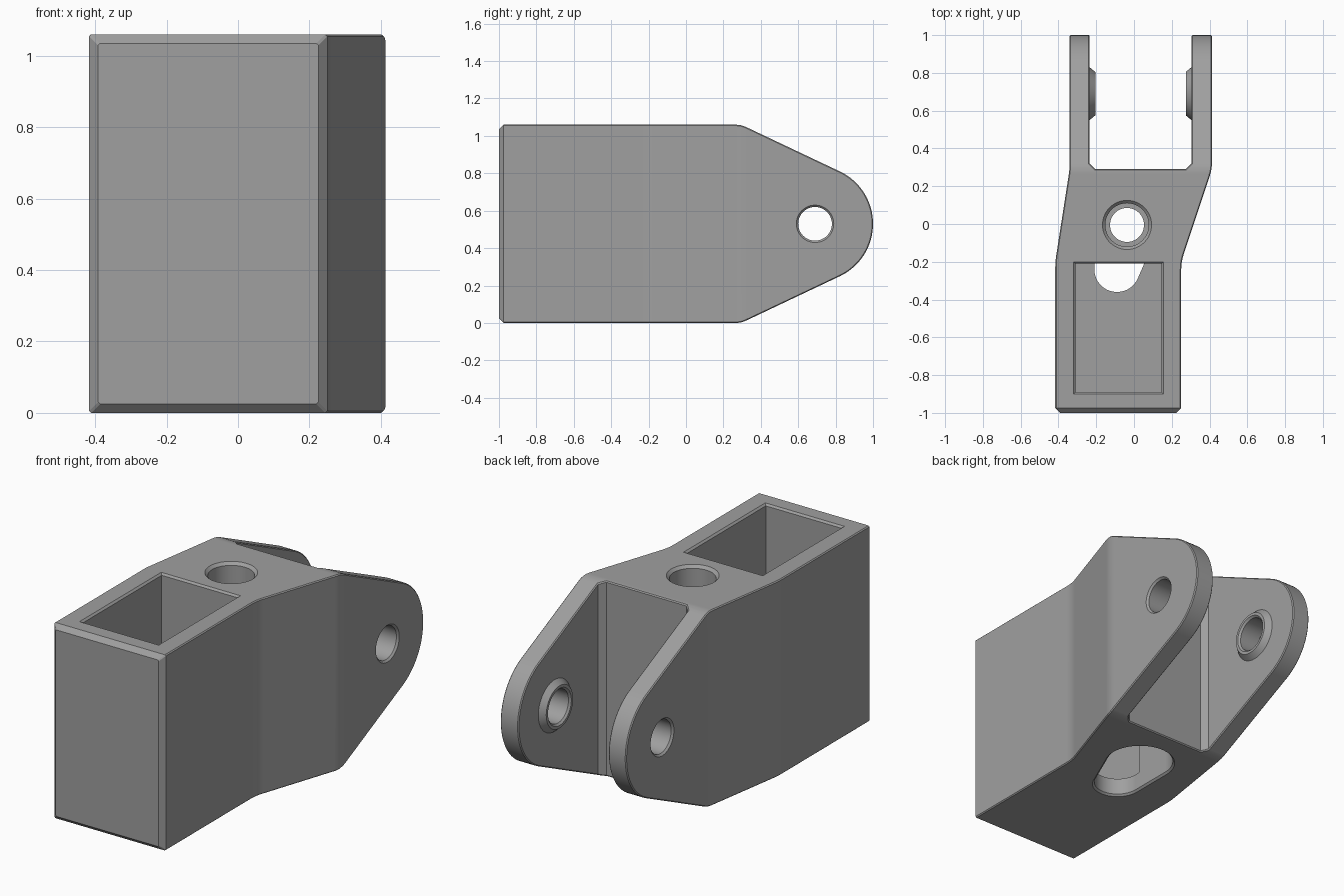
import bpy, bmesh, math
from mathutils import Vector

if "Cube" in bpy.data.objects:
    bpy.data.objects.remove(bpy.data.objects["Cube"])

H = 1.06            # overall height
PIN = (0.69, H / 2)  # pin axis (y, z)

grey = bpy.data.materials.new("grey")
grey.diffuse_color = (0.35, 0.35, 0.35, 1)
grey.use_nodes = True
grey.node_tree.nodes["Principled BSDF"].inputs["Base Color"].default_value = grey.diffuse_color


def loft(name, loops):
    """Closed solid through loops of equal point count."""
    bm = bmesh.new()
    rings = [[bm.verts.new(p) for p in loop] for loop in loops]
    for a, b in zip(rings, rings[1:]):
        for i in range(len(a)):
            j = (i + 1) % len(a)
            bm.faces.new((a[i], a[j], b[j], b[i]))
    bm.faces.new(rings[0])
    bm.faces.new(rings[-1])
    bmesh.ops.recalc_face_normals(bm, faces=bm.faces)
    mesh = bpy.data.meshes.new(name)
    bm.to_mesh(mesh)
    bm.free()
    mesh.materials.append(grey)
    ob = bpy.data.objects.new(name, mesh)
    bpy.context.collection.objects.link(ob)
    return ob


def arc(c, r, a0, a1, n):
    return [(c[0] + r * math.cos(a0 + (a1 - a0) * i / n),
             c[1] + r * math.sin(a0 + (a1 - a0) * i / n)) for i in range(n + 1)]


def ring(c, r, n=48):
    return arc(c, r, 0, math.tau, n)[:-1]


def along_z(pts, z):
    return [(x, y, z) for x, y in pts]


def along_x(pts, x):
    return [(x, y, z) for y, z in pts]


def soften(pts, d, n=4):
    """Replace a corner (previous, corner, next) by a small curve."""
    a, c, b = (Vector(p) for p in pts)
    p, q = c + (a - c).normalized() * d, c + (b - c).normalized() * d
    return [tuple(p * (1 - t) ** 2 + c * 2 * t * (1 - t) + q * t * t)
            for t in (i / n for i in range(n + 1))]


def apply(ob, mod):
    bpy.context.view_layer.objects.active = ob
    bpy.ops.object.modifier_apply(modifier=mod.name)


def combine(ob, other, operation):
    mod = ob.modifiers.new(operation.lower(), 'BOOLEAN')
    mod.operation, mod.object, mod.solver = operation, other, 'EXACT'
    apply(ob, mod)
    bpy.data.objects.remove(other)


# Plan outline: offset body with two fork arms
f, g = 0.025, 0.03
plan = [(-0.417 + f, -1), (0.25 - f, -1), (0.25, -1 + f)]
plan += soften([(0.25, -1), (0.25, -0.2), (0.413, 0.29)], 0.04)
plan += soften([(0.25, -0.2), (0.413, 0.29), (0.413, 1)], 0.04)
plan += [(0.413, 1.1), (0.304, 1.1), (0.304, 0.29 + g), (0.304 - g, 0.29),
         (-0.235 + g, 0.29), (-0.235, 0.29 + g), (-0.235, 1.1), (-0.341, 1.1)]
plan += soften([(-0.341, 1), (-0.341, 0.29), (-0.417, -0.2)], 0.03)
plan += soften([(-0.341, 0.29), (-0.417, -0.2), (-0.417, -1)], 0.03)
plan += [(-0.417, -1 + f)]
body = loft("clevis_body", [along_z(plan, -0.1), along_z(plan, H + 0.1)])

# Side outline: tapered to a round nose around the pin
R, start = 0.31, 0.295
dy, dz = start - PIN[0], -PIN[1]
tan = math.atan2(dz, dy) + math.acos(R / math.hypot(dy, dz))
nose = arc(PIN, R, tan, -tan, 32)
low = soften([(-1, 0), (start, 0), nose[0]], 0.03)
side = [(-1, f), (-1 + f, 0)] + low + nose
side += [(y, H - z) for y, z in reversed(low)] + [(-1 + f, H), (-1, H - f)]
combine(body, loft("side_cut", [along_x(side, -1), along_x(side, 1)]), 'INTERSECT')

# Small chamfer on the sharp outer edges
bev = body.modifiers.new("edge_chamfer", 'BEVEL')
bev.width, bev.segments = 0.01, 1
bev.limit_method, bev.angle_limit = 'ANGLE', math.radians(50)
apply(body, bev)

# Raised washers on the inner faces of the arms
for x, s in ((-0.235, 1), (0.304, -1)):
    washer = loft("washer", [along_x(ring(PIN, r), x + s * d)
                             for r, d in ((0.14, -0.02), (0.14, 0), (0.115, 0.03))])
    combine(body, washer, 'UNION')

# Pin holes with chamfered mouths on both arms
for x0, x1 in ((-0.341, -0.205), (0.274, 0.413)):
    hole = [(x0 - 0.02, 0.12), (x0 + 0.01, 0.09), (x1 - 0.01, 0.09), (x1 + 0.02, 0.12)]
    combine(body, loft("pin_hole", [along_x(ring(PIN, r), x) for x, r in hole]),
            'DIFFERENCE')


# Rectangular pocket open at the top
def rect(e):
    return [(-0.31 - e, -0.89 - e), (0.145 + e, -0.89 - e),
            (0.145 + e, -0.21 + e), (-0.31 - e, -0.21 + e)]


combine(body, loft("pocket", [along_z(rect(e), z) for e, z in
                              ((0, 0.1), (0, H - 0.01), (0.03, H + 0.02))]), 'DIFFERENCE')


# Tapered rounded slot open at the bottom, running into the pocket
def slot(e):
    a, b = Vector((-0.04, 0.0)), Vector((-0.09, -0.24))
    ra, rb = 0.17 + e, 0.12 + e
    d = a - b
    base, half = math.atan2(d.y, d.x), math.acos((ra - rb) / d.length)
    return (arc(a, ra, base - math.pi + half, base + math.pi - half, 28)
            + arc(b, rb, base + math.pi - half, base + math.pi + half, 20))


combine(body, loft("slot", [along_z(slot(e), z) for e, z in
                            ((0.03, -0.02), (0, 0.01), (0, 0.55))]), 'DIFFERENCE')

# Vertical stepped screw hole
bore = [(0.15, H + 0.02), (0.115, H - 0.015), (0.115, 0.68), (0.09, 0.68), (0.09, 0.5)]
combine(body, loft("screw_hole", [along_z(ring((-0.037, -0.005), r), z)
                                  for r, z in bore]), 'DIFFERENCE')

# Smooth the curved walls, keep edges crisp
bpy.ops.object.select_all(action='DESELECT')
body.select_set(True)
bpy.context.view_layer.objects.active = body
bpy.ops.object.shade_smooth_by_angle(angle=math.radians(25))
wn = body.modifiers.new("even_shading", 'WEIGHTED_NORMAL')
wn.keep_sharp = True
